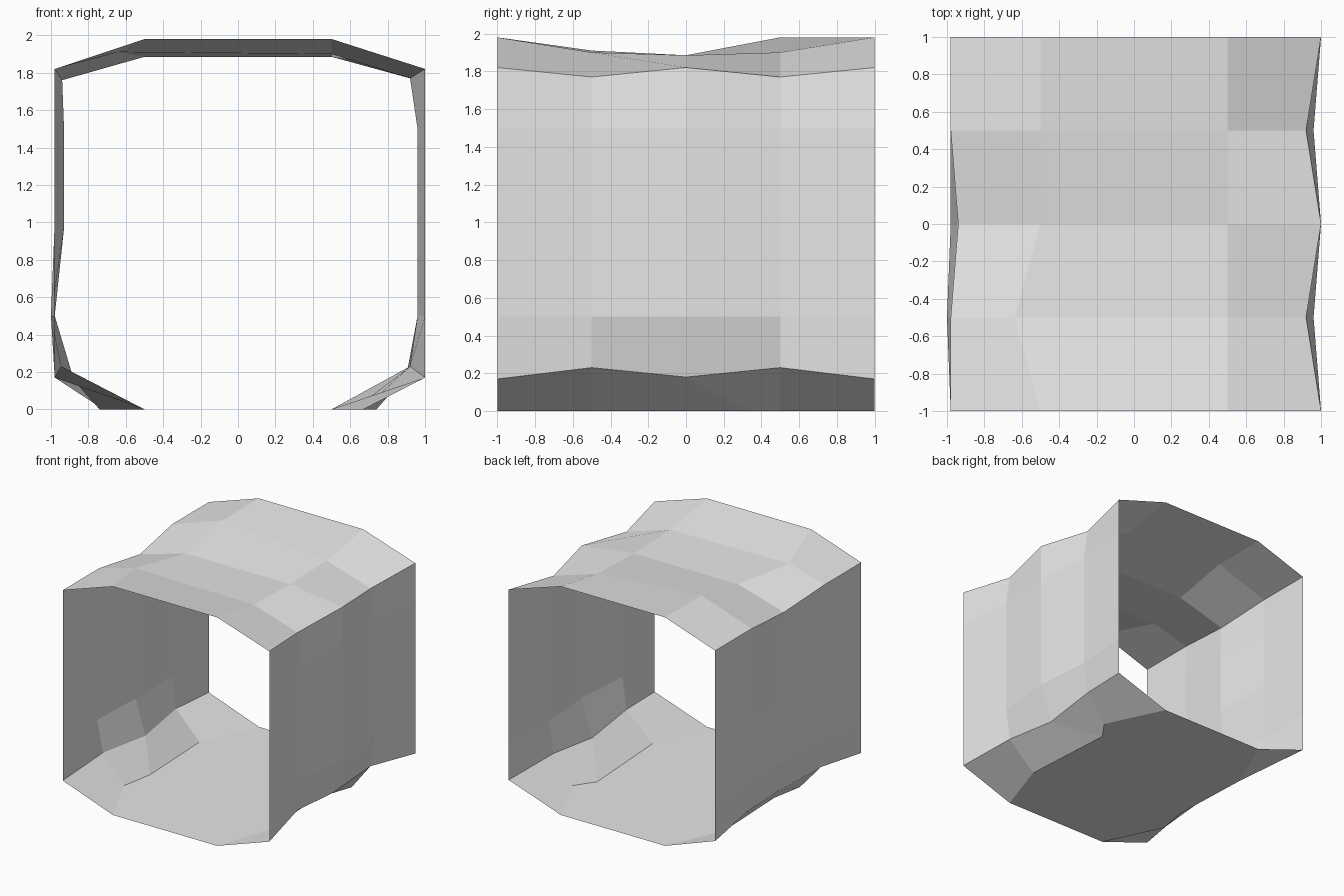
import bpy
import bmesh

default_cube = bpy.data.objects.get("Cube")
if default_cube:
    bpy.data.objects.remove(default_cube, do_unlink=True)

# One flat grey for the whole sheet
grey = bpy.data.materials.new("plain_grey")
grey.use_nodes = True
colour = (0.8, 0.8, 0.8, 1)
grey.diffuse_color = colour
grey.node_tree.nodes["Principled BSDF"].inputs["Base Color"].default_value = colour

# Chamfered end profile: point name -> (x, z), clockwise from the floor
end_profile = {
    "left_floor": (-0.5, 0), "left_hip": (-0.98, 0.17),
    "left_low": (-0.98, 0.5), "left_mid": (-0.98, 1), "left_high": (-0.98, 1.5),
    "left_shoulder": (-0.98, 1.82), "left_roof": (-0.5, 1.98),
    "right_roof": (0.5, 1.98), "right_shoulder": (1, 1.82),
    "right_high": (1, 1.5), "right_mid": (1, 1), "right_low": (1, 0.5),
    "right_hip": (1, 0.17), "right_floor": (0.5, 0),
}

# Dents shared by both quarter rings
quarter_dents = {
    "left_hip": (-0.945, 0.23), "right_roof": (0.5, 1.9),
    "right_shoulder": (0.92, 1.77), "right_high": (0.96, 1.5),
    "right_mid": (0.96, 1), "right_low": (0.96, 0.5), "right_hip": (0.92, 0.23),
}
front_dents = quarter_dents | {
    "left_floor": (-0.74, 0), "left_low": (-1, 0.5),
    "left_roof": (-0.64, 1.91), "right_floor": (0.67, 0),
}
middle_dents = {
    "left_floor": (-0.69, 0), "left_hip": (-0.89, 0.2), "left_mid": (-0.93, 0.97),
    "left_high": (-0.93, 1.5), "left_shoulder": (-0.94, 1.76),
    "left_roof": (-0.5, 1.885), "right_roof": (0.5, 1.885),
    "right_hip": (0.9, 0.18), "right_floor": (0.62, 0),
}
back_dents = quarter_dents | {"left_floor": (-0.72, 0), "right_floor": (0.74, 0)}

# Floor points that slide along the tunnel in the middle ring
slides = {"left_floor": -0.22, "right_floor": 0.33}

# Loft the open tunnel through five rings
bm = bmesh.new()
rings = []
for step, dents in enumerate(({}, front_dents, middle_dents, back_dents, {})):
    y = -1 + step / 2
    ring = []
    for name, point in end_profile.items():
        x, z = dents.get(name, point)
        slide = slides.get(name, 0) if dents is middle_dents else 0
        ring.append(bm.verts.new((x, y + slide, z)))
    rings.append(ring)

count = len(end_profile)
for near, far in zip(rings, rings[1:]):
    for i in range(count):
        j = (i + 1) % count
        bm.faces.new((near[i], near[j], far[j], far[i]))
bmesh.ops.recalc_face_normals(bm, faces=bm.faces)

mesh = bpy.data.meshes.new("tunnel_shell")
bm.to_mesh(mesh)
bm.free()
mesh.materials.append(grey)
tunnel = bpy.data.objects.new("tunnel_shell", mesh)
bpy.context.collection.objects.link(tunnel)
